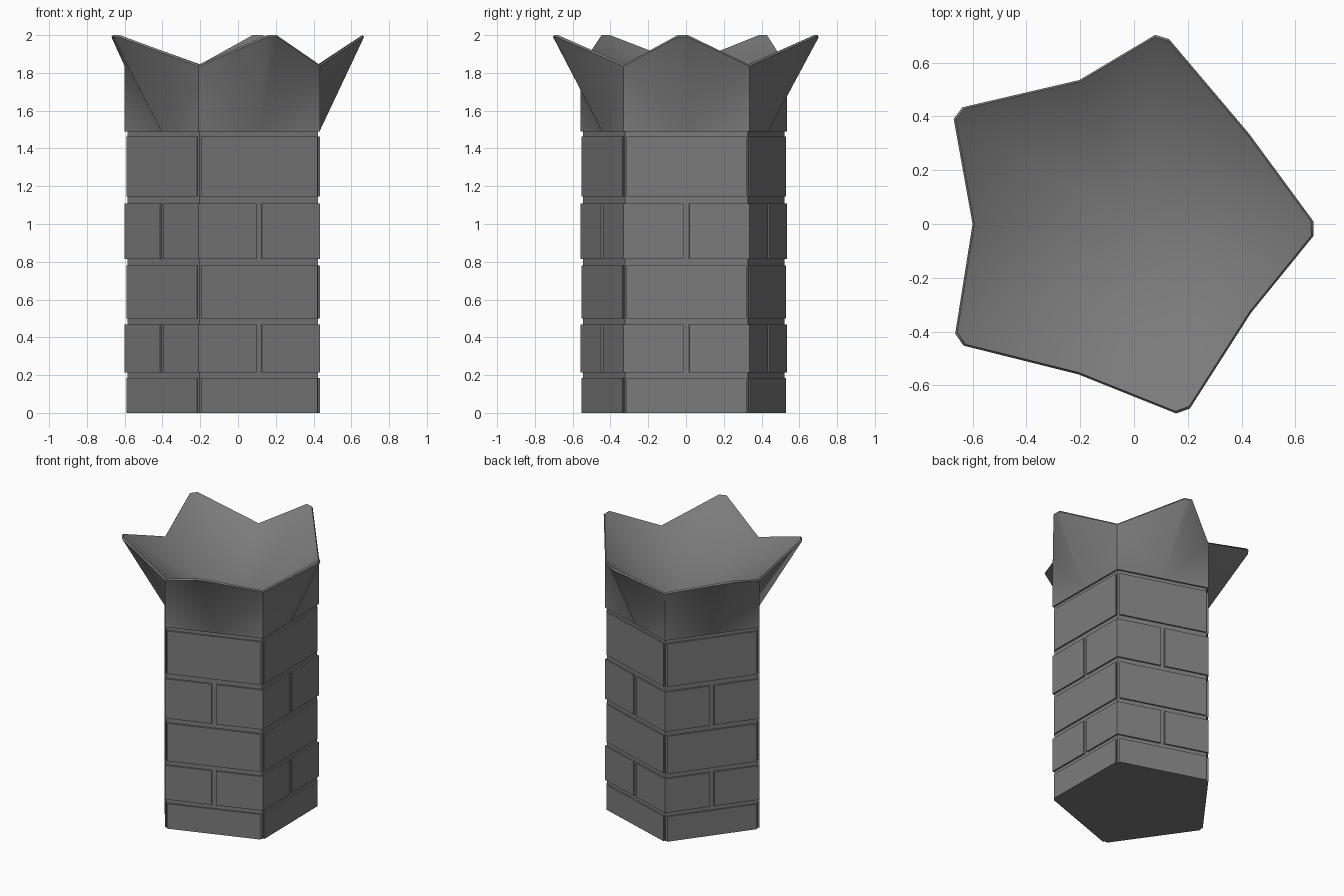
import bpy, math
from mathutils import Vector

if "Cube" in bpy.data.objects:
    bpy.data.objects.remove(bpy.data.objects["Cube"])

# Pentagon corners of the column and star tips, both counter-clockwise
CORNERS = [Vector(p) for p in ((0.435, -0.33), (0.428, 0.335), (-0.203, 0.535), (-0.6, 0.0), (-0.209, -0.558))]
TIPS = [Vector(p) for p in ((0.667, -0.017), (0.105, 0.695), (-0.654, 0.412), (-0.649, -0.43), (0.182, -0.695))]
CENTRE = Vector((-0.03, 0))
INSET = 0.976
JOINT = 0.015
N = 5
MIDS = [(CORNERS[i] + CORNERS[(i + 1) % N]) / 2 for i in range(N)]
STONE = bpy.data.materials.new("dark_stone")
STONE.diffuse_color = (0.2, 0.2, 0.2, 1)
STONE.use_nodes = True
STONE.node_tree.nodes["Principled BSDF"].inputs["Base Color"].default_value = STONE.diffuse_color


def inset(p, s=INSET):
    return CENTRE + (p - CENTRE) * s


def make(name, verts, faces):
    me = bpy.data.meshes.new(name)
    me.from_pydata(verts, [], faces)
    me.update()
    me.materials.append(STONE)
    ob = bpy.data.objects.new(name, me)
    bpy.context.collection.objects.link(ob)
    return ob


def toward(a, b):
    return a + (b - a).normalized() * JOINT


# Recessed mortar core
pts = [inset(p) for p in CORNERS]
verts = [(*p, z) for z in (0, 1.49) for p in pts]
faces = [(i, (i + 1) % N, N + (i + 1) % N, N + i) for i in range(N)] + [tuple(reversed(range(N)))]
make("mortar_core", verts, faces)

# Brick courses: flat bricks alternate with bricks that wrap a corner
courses = [(0, 0.185), (0.215, 0.467), (0.50, 0.78), (0.815, 1.108), (1.145, 1.463)]
for c, (z0, z1) in enumerate(courses):
    verts, faces = [], []
    for i in range(N):
        a, b = CORNERS[i], CORNERS[(i + 1) % N]
        if c % 2 == 0:
            outer = [toward(a, b), toward(b, a)]
        else:
            outer = [toward(MIDS[i], b), b, toward(MIDS[(i + 1) % N], b)]
        ring = outer + [inset(p) for p in reversed(outer)]
        n, o, base = len(ring), len(outer), len(verts)
        verts += [(*p, z) for z in (z0, z1) for p in ring]
        faces.append(tuple(base + j for j in reversed(range(n))))
        faces.append(tuple(base + n + j for j in range(n)))
        for j in list(range(o)) + [n - 1]:
            k = (j + 1) % n
            faces.append((base + j, base + k, base + n + k, base + n + j))
    make("brick_course_%d" % (c + 1), verts, faces)

# Flared star crown with blunt tips, a small rim chamfer and a funnel inside
low, rim = [], []
for i in range(N):
    low += [CORNERS[i], MIDS[i]]
    d = (CORNERS[(i + 1) % N] - CORNERS[i]).normalized() * 0.027
    rim += [(CORNERS[i], 1.845), (TIPS[i] - d, 2.0), (TIPS[i] + d, 2.0)]
L, R = 2 * N, 3 * N
verts = [(*p, 1.49) for p in low]
verts += [(*p, z - 0.01) for p, z in rim]
verts += [(*inset(p, 0.988), z) for p, z in rim]
verts += [(*inset(p), 1.49) for p in low]
verts.append((0, 0, 1.49))
apex = len(verts) - 1
faces = []
for i in range(N):
    c, m, nc = 2 * i, 2 * i + 1, (2 * i + 2) % L
    r = [L + (3 * i + k) % R for k in range(4)]
    faces += [(c, m, r[0]), (m, r[1], r[0]), (m, r[2], r[1]), (m, r[3], r[2]), (m, nc, r[3])]
for j in range(R):
    k = (j + 1) % R
    faces.append((L + j, L + k, L + R + k, L + R + j))
    faces.append((L + R + j, L + R + k, apex))
for j in range(L):
    k = (j + 1) % L
    u = L + 2 * R
    faces.append((k, j, u + j, u + k))
crown = make("star_crown", verts, faces)
bpy.context.view_layer.objects.active = crown
crown.select_set(True)
bpy.ops.object.shade_smooth_by_angle(angle=math.radians(55))
